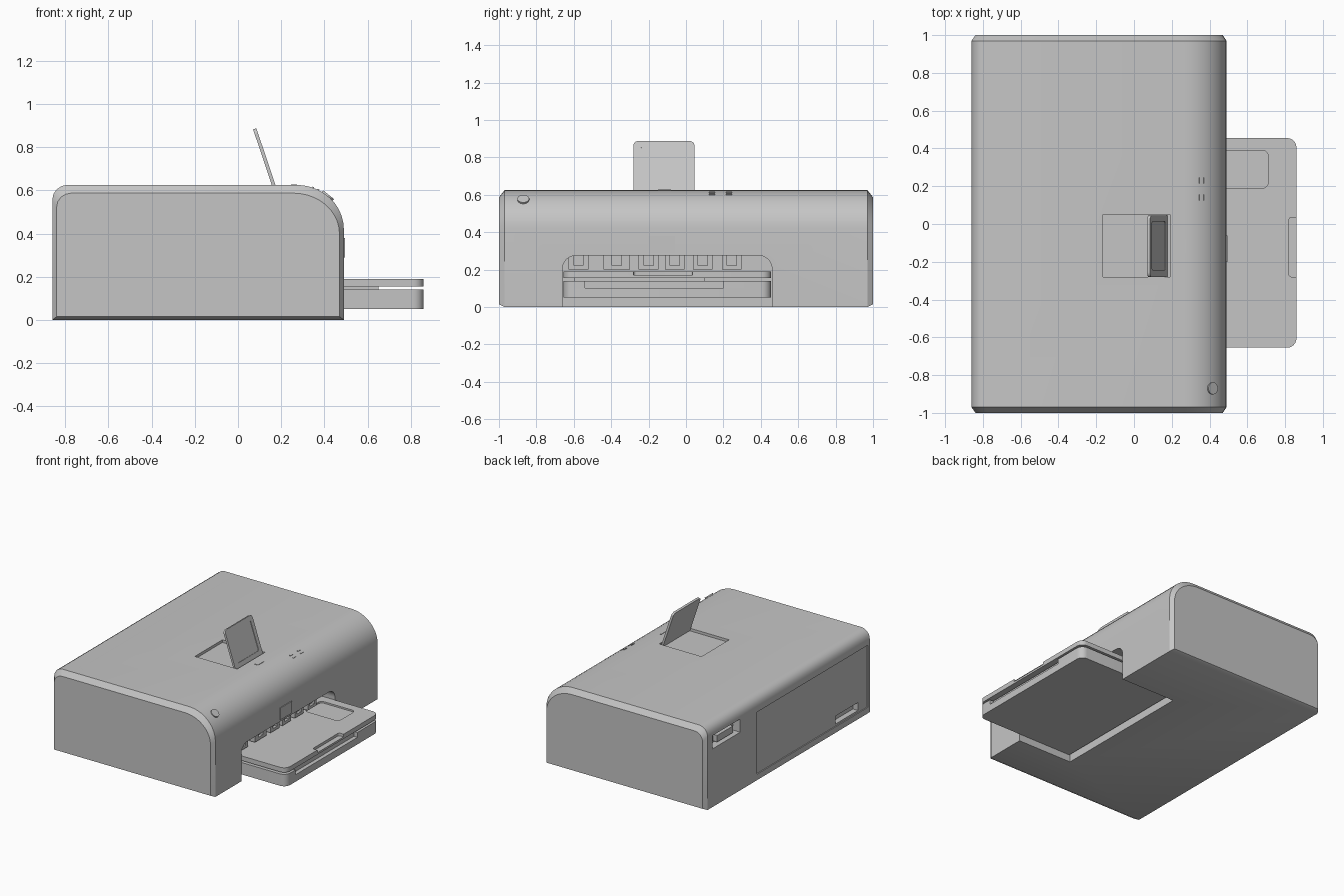
import bpy, bmesh
from math import sin, cos, pi, atan2
from mathutils import Vector, Matrix

old = bpy.data.objects.get("Cube")
if old:
    bpy.data.objects.remove(old, do_unlink=True)

grey = bpy.data.materials.new("light_grey_plastic")
grey.use_nodes = True
colour = (0.56, 0.56, 0.56, 1)
grey.diffuse_color = colour
grey.node_tree.nodes["Principled BSDF"].inputs["Base Color"].default_value = colour


def loft(name, rings):
    """Join equal-length rings of points into a closed solid."""
    bm = bmesh.new()
    loops = [[bm.verts.new(p) for p in ring] for ring in rings]
    n = len(loops[0])
    for a, b in zip(loops, loops[1:]):
        for i in range(n):
            j = (i + 1) % n
            bm.faces.new((a[i], a[j], b[j], b[i]))
    bm.faces.new(loops[0])
    bm.faces.new(loops[-1])
    bmesh.ops.recalc_face_normals(bm, faces=bm.faces)
    mesh = bpy.data.meshes.new(name)
    bm.to_mesh(mesh)
    bm.free()
    mesh.materials.append(grey)
    ob = bpy.data.objects.new(name, mesh)
    bpy.context.collection.objects.link(ob)
    return ob


def box(name, x, y, z):
    outline = [(x[0], y[0]), (x[1], y[0]), (x[1], y[1]), (x[0], y[1])]
    return loft(name, [[(u, v, h) for u, v in outline] for h in z])


def rounded(u, v, radii, steps=6):
    """Rectangle outline; radii run from the low-low corner anticlockwise."""
    corners = [(u[0], v[0], 1, 1), (u[1], v[0], -1, 1),
               (u[1], v[1], -1, -1), (u[0], v[1], 1, -1)]
    pts = []
    for k, ((cx, cy, sx, sy), r) in enumerate(zip(corners, radii)):
        if not r:
            pts.append((cx, cy))
            continue
        for i in range(steps + 1):
            a = pi + (k + i / steps) * pi / 2
            pts.append((cx + sx * r + r * cos(a), cy + sy * r + r * sin(a)))
    return pts


def plate(name, x, y, z, radii):
    outline = rounded(x, y, radii)
    return loft(name, [[(u, v, h) for u, v in outline] for h in z])


def cut(target, cutter):
    cutter.hide_render = True
    mod = target.modifiers.new("cut", "BOOLEAN")
    mod.operation, mod.object, mod.solver = "DIFFERENCE", cutter, "EXACT"
    bpy.context.view_layer.objects.active = target
    bpy.ops.object.modifier_apply(modifier=mod.name)
    bpy.data.objects.remove(cutter, do_unlink=True)


def smooth(ob):
    bpy.ops.object.select_all(action="DESELECT")
    ob.select_set(True)
    bpy.context.view_layer.objects.active = ob
    bpy.ops.object.shade_smooth_by_angle(angle=0.5)


# Body: rounded side profile with chamfered ends
CURVE = Vector((0.27, 0, 0.42))
RX, RZ = 0.22, 0.205
profile = [(-0.86, 0), (0.49, 0)]
profile += [(CURVE.x + RX * cos(i * pi / 20), CURVE.z + RZ * sin(i * pi / 20)) for i in range(11)]
profile += [(-0.79 - 0.07 * sin(i * pi / 8), 0.555 + 0.07 * cos(i * pi / 8)) for i in range(5)]
full = lambda y: [(x, y, z) for x, z in profile]
inset = lambda y: [(-0.185 + (x + 0.185) * 0.97, y, 0.015 + z * 0.915) for x, z in profile]
body = loft("printer_body", [inset(-1), full(-0.97), full(0.97), inset(1)])

# Paper slot, open at the front side and underneath
slot = rounded((-0.66, 0.46), (-0.1, 0.275), (0, 0, 0.07, 0.07))
cut(body, loft("slot_cutter", [[(x, y, z) for y, z in slot] for x in (0.03, 0.7)]))
# Display well, rear panel, panel grip and socket
cut(body, box("display_well_cutter", (-0.165, 0.19), (-0.28, 0.05), (0.605, 0.7)))
cut(body, box("rear_panel_cutter", (-0.95, -0.852), (-0.95, 0.38), (0.045, 0.515)))
cut(body, box("panel_grip_cutter", (-0.95, -0.81), (-0.84, -0.57), (0.06, 0.12)))
cut(body, box("socket_cutter", (-0.95, -0.8), (0.58, 0.91), (0.44, 0.54)))
smooth(body)
box("socket_block", (-0.835, -0.79), (0.63, 0.82), (0.45, 0.5))

# Paper trays
front_round = (0, 0.05, 0.05, 0)
smooth(plate("lower_tray", (0.04, 0.86), (-0.655, 0.455), (0.05, 0.097), front_round))
middle = plate("middle_tray", (0.04, 0.86), (-0.655, 0.455), (0.097, 0.14), front_round)
cut(middle, box("middle_cutter", (0.83, 0.9), (-0.54, 0.2), (0.103, 0.2)))
smooth(middle)
box("tray_spacer", (0.04, 0.65), (-0.6, 0.1), (0.138, 0.157))
upper = plate("upper_tray", (0.04, 0.86), (-0.655, 0.455), (0.155, 0.19), front_round)
cut(upper, plate("sheet_recess_cutter", (0.42, 0.71), (0.19, 0.39), (0.178, 0.3), (0.03,) * 4))
cut(upper, plate("finger_notch_cutter", (0.82, 0.9), (-0.28, 0.035), (0.17, 0.3), (0.015, 0, 0, 0.015)))
smooth(upper)

# Feed roller brackets hanging inside the slot
for i, y in enumerate((-0.575, -0.37, -0.2, -0.06, 0.09, 0.245)):
    w = 0.07 if i == 1 else 0.053
    bracket = box(f"roller_bracket_{i + 1}", (0.3, 0.45), (y - w, y + w), (0.2, 0.28))
    cut(bracket, box("bracket_cutter", (0.43, 0.5), (y - 0.025, y + 0.025), (0.222, 0.3)))

# Tilted display flap: built upright, then leaned back on its hinge
lean = Matrix.Translation((0.17, -0.118, 0.61)) @ Matrix.Rotation(-0.325, 4, "Y")


def flap_plate(name, x, y, z, r):
    outline = rounded(y, z, r)
    return loft(name, [[(u, v, w) for v, w in outline] for u in x])


flap = flap_plate("display_flap", (-0.008, 0.008), (-0.163, 0.163), (0, 0.29), (0, 0, 0.025, 0.025))
cut(flap, flap_plate("screen_cutter", (0.004, 0.03), (-0.125, 0.13), (0.035, 0.255), (0.01,) * 4))
flap.matrix_world = lean
smooth(flap)


# Details that sit on the curved front edge
def on_curve(x):
    c = (x - CURVE.x) / RX
    s = (1 - c * c) ** 0.5
    return CURVE.z + RZ * s, atan2(c / RX, s / RZ)


def stick(ob, x, y):
    z, tilt = on_curve(x)
    ob.matrix_world = Matrix.Translation((x, y, z)) @ Matrix.Rotation(tilt, 4, "Y")


button = plate("power_button", (-0.032, 0.032), (-0.032, 0.032), (-0.01, 0.007), (0.032,) * 4)
stick(button, 0.415, -0.87)
smooth(button)
for y in (0.14, 0.23):
    for side in (-1, 1):
        dash = box("indicator_dash", (-0.004, 0.004), (-0.016, 0.016), (-0.01, 0.004))
        stick(dash, 0.36 + side * 0.012, y)
box("touch_mark_long", (0.265, 0.273), (-0.15, -0.08), (0.61, 0.628))
box("touch_mark_short", (0.245, 0.273), (-0.15, -0.142), (0.61, 0.628))

# Badge plate above the slot
box("front_badge", (0.48, 0.496), (-0.2, -0.06), (0.29, 0.38))
